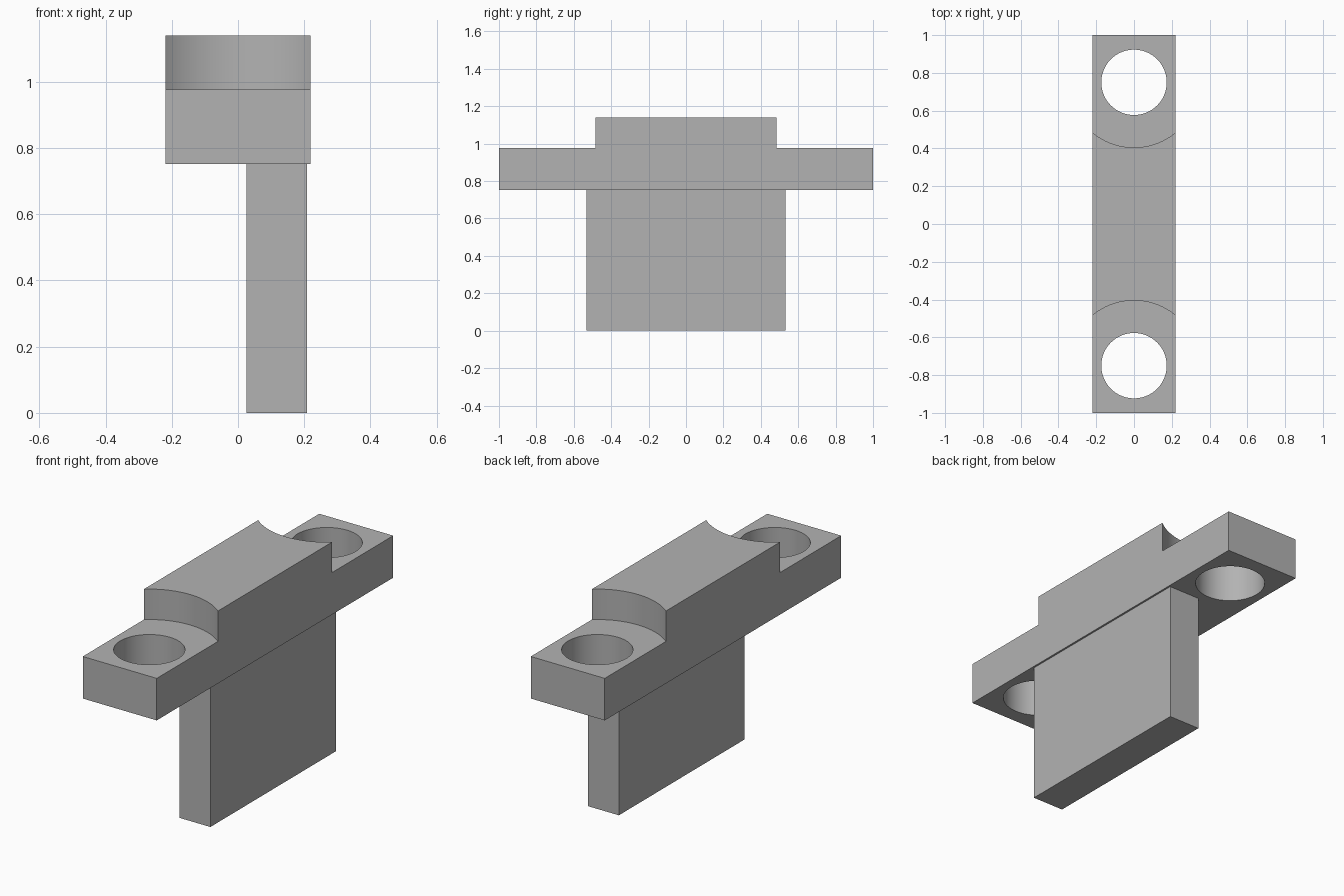
import bpy
from math import radians

cube = bpy.data.objects.get("Cube")
if cube:
    bpy.data.objects.remove(cube, do_unlink=True)

GREY = (0.45, 0.45, 0.45, 1.0)
mat = bpy.data.materials.new("plain_grey")
mat.use_nodes = True
mat.diffuse_color = GREY
mat.node_tree.nodes["Principled BSDF"].inputs["Base Color"].default_value = GREY

# Main dimensions
BAR_HALF = 0.219
BAR_BOTTOM, EAR_TOP, BAR_TOP = 0.752, 0.977, 1.14
HOLE_Y, HOLE_R, RECESS_R = 0.75, 0.173, 0.345


def box(name, low, high):
    """Box between two opposite corners."""
    centre = [(a + b) / 2 for a, b in zip(low, high)]
    bpy.ops.mesh.primitive_cube_add(size=1, location=centre)
    ob = bpy.context.object
    ob.name = name
    ob.scale = [b - a for a, b in zip(low, high)]
    bpy.ops.object.transform_apply(location=False, rotation=False, scale=True)
    ob.data.materials.append(mat)
    return ob


def drill(target, radius, y, bottom, top):
    """Cut a vertical round hole through the target."""
    bpy.ops.mesh.primitive_cylinder_add(
        vertices=96, radius=radius, depth=top - bottom,
        location=(0, y, (bottom + top) / 2))
    cutter = bpy.context.object
    cutter.name = "hole_cutter"
    cutter.hide_render = True
    cutter.data.materials.append(mat)
    mod = target.modifiers.new("hole", 'BOOLEAN')
    mod.operation = 'DIFFERENCE'
    mod.solver = 'EXACT'
    mod.object = cutter
    bpy.ops.object.select_all(action='DESELECT')
    target.select_set(True)
    bpy.context.view_layer.objects.active = target
    bpy.ops.object.modifier_apply(modifier=mod.name)
    bpy.data.objects.remove(cutter, do_unlink=True)


# Mounting bar: round recesses leave a lower ear at each end, bored through
bar = box("mounting_bar", (-BAR_HALF, -1, BAR_BOTTOM), (BAR_HALF, 1, BAR_TOP))
for side in (-1, 1):
    drill(bar, RECESS_R, side * HOLE_Y, EAR_TOP, BAR_TOP + 0.2)
    drill(bar, HOLE_R, side * HOLE_Y, BAR_BOTTOM - 0.2, BAR_TOP + 0.2)
bpy.ops.object.shade_smooth_by_angle(angle=radians(30))

# Blade hanging below the bar, set towards its left side
box("hanging_blade", (0.025, -0.532, 0), (0.209, 0.532, BAR_BOTTOM))
